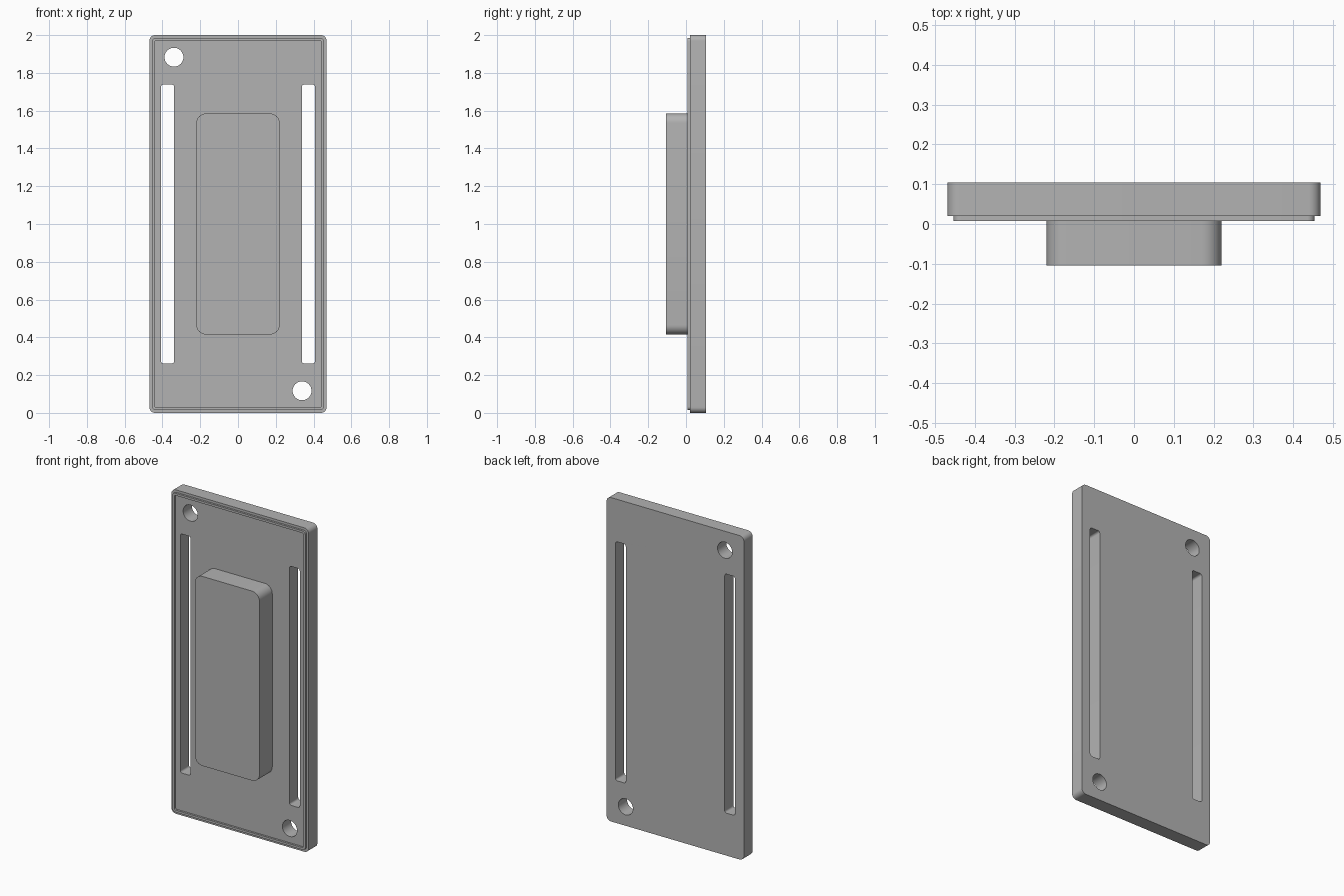
import bpy
import bmesh
import math
from mathutils import Matrix

cube = bpy.data.objects.get("Cube")
if cube:
    bpy.data.objects.remove(cube, do_unlink=True)

grey = bpy.data.materials.new("plain grey")
grey.use_nodes = True
colour = (0.45, 0.45, 0.45, 1)
grey.diffuse_color = colour
grey.node_tree.nodes["Principled BSDF"].inputs["Base Color"].default_value = colour


def rounded_rect(cx, cz, half_w, half_h, radius, steps=8):
    """Outline of a rectangle with rounded corners; a full radius gives a circle."""
    points = []
    for corner, (sx, sz) in enumerate([(1, 1), (-1, 1), (-1, -1), (1, -1)]):
        for i in range(steps + 1):
            a = math.pi / 2 * (corner + i / steps)
            points.append((cx + sx * (half_w - radius) + radius * math.cos(a),
                           cz + sz * (half_h - radius) + radius * math.sin(a)))
    return points


def panel(name, outlines, y_front, y_back):
    """Extrude outlines (first is outer, the rest are holes) between two depths."""
    curve = bpy.data.curves.new(name, 'CURVE')
    curve.dimensions = '2D'
    curve.fill_mode = 'BOTH'
    curve.extrude = (y_back - y_front) / 2
    for outline in outlines:
        spline = curve.splines.new('POLY')
        spline.points.add(len(outline) - 1)
        for point, (x, z) in zip(spline.points, outline):
            point.co = (x, z, 0, 1)
        spline.use_cyclic_u = True
    temp = bpy.data.objects.new(name + " curve", curve)
    bpy.context.collection.objects.link(temp)
    bpy.context.view_layer.update()
    graph = bpy.context.evaluated_depsgraph_get()
    mesh = bpy.data.meshes.new_from_object(temp.evaluated_get(graph))
    bpy.data.objects.remove(temp, do_unlink=True)

    # Stand the panel upright and weld caps to walls
    mesh.transform(Matrix.Translation((0, (y_front + y_back) / 2, 0))
                   @ Matrix.Rotation(math.pi / 2, 4, 'X'))
    bm = bmesh.new()
    bm.from_mesh(mesh)
    bmesh.ops.remove_doubles(bm, verts=bm.verts, dist=0.00005)
    bmesh.ops.recalc_face_normals(bm, faces=bm.faces)
    bm.to_mesh(mesh)
    bm.free()
    mesh.materials.clear()
    mesh.materials.append(grey)
    obj = bpy.data.objects.new(name, mesh)
    bpy.context.collection.objects.link(obj)
    bpy.ops.object.select_all(action='DESELECT')
    obj.select_set(True)
    bpy.context.view_layer.objects.active = obj
    bpy.ops.object.shade_smooth_by_angle(angle=math.radians(30))
    return obj


# Base plate with two long slots and two round holes in opposite corners
plate = [rounded_rect(0, 1, 0.469, 1, 0.03)]
for side in (-1, 1):
    plate.append(rounded_rect(side * 0.373, 1, 0.035, 0.738, 0.013))
    plate.append(rounded_rect(side * 0.339, 1 - side * 0.883, 0.05, 0.05, 0.05))
panel("base_plate", plate, 0.02, 0.105)

# Thin raised lip just inside the plate edge
panel("raised_lip", [rounded_rect(0, 1, 0.454, 0.985, 0.018),
                     rounded_rect(0, 1, 0.44, 0.971, 0.008)], 0.008, 0.025)

# Rounded block on the front
panel("front_block", [rounded_rect(0, 1, 0.22, 0.585, 0.05)], -0.105, 0.025)
